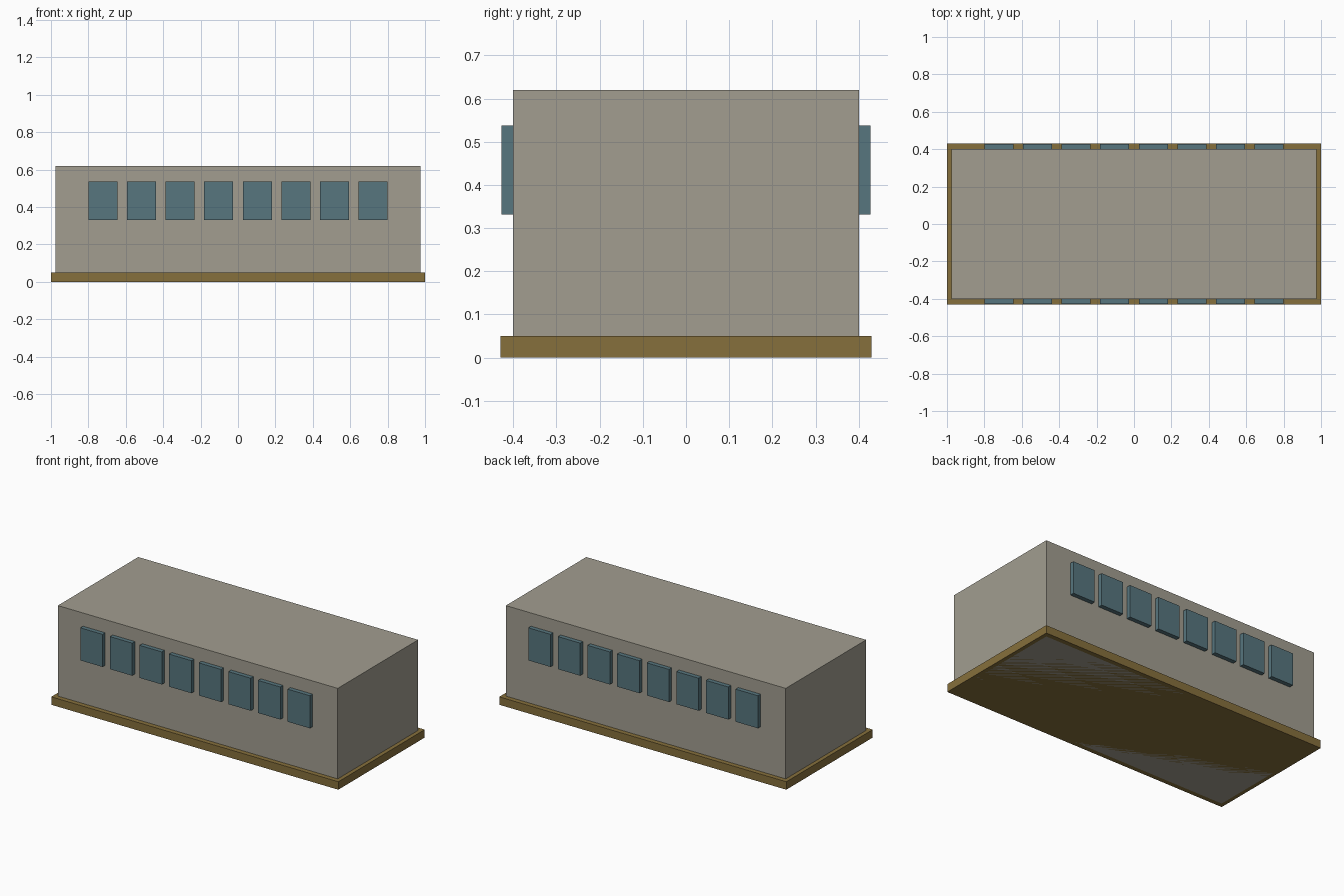
import bpy

if "Cube" in bpy.data.objects:
    bpy.data.objects.remove(bpy.data.objects["Cube"])


def material(name, rgb):
    m = bpy.data.materials.new(name)
    m.diffuse_color = (*rgb, 1.0)
    m.use_nodes = True
    m.node_tree.nodes["Principled BSDF"].inputs["Base Color"].default_value = m.diffuse_color
    return m


def box(name, lo, hi, mat):
    """Axis-aligned box between two corners."""
    centre = [(a + b) / 2 for a, b in zip(lo, hi)]
    bpy.ops.mesh.primitive_cube_add(size=1, location=centre)
    ob = bpy.context.object
    ob.name = name
    ob.scale = [b - a for a, b in zip(lo, hi)]
    bpy.ops.object.transform_apply(location=False, rotation=False, scale=True)
    ob.data.materials.append(mat)
    return ob


wall = material("wall_stone", (0.36, 0.34, 0.28))
trim = material("base_brown", (0.24, 0.16, 0.045))
glass = material("window_blue", (0.095, 0.18, 0.21))

# Main block and the plinth around its foot
box("body", (-0.975, -0.40, 0.0), (0.975, 0.40, 0.62), wall)
box("base_plinth", (-1.0, -0.43, 0.0), (1.0, 0.43, 0.05), trim)

# Row of eight raised windows on each long side
COUNT, PITCH, WIDTH = 8, 0.2064, 0.155
for side, y0, y1 in (("front", -0.427, -0.39), ("back", 0.39, 0.427)):
    for i in range(COUNT):
        x = (i - (COUNT - 1) / 2) * PITCH
        box(f"window_{side}_{i + 1}",
            (x - WIDTH / 2, y0, 0.332), (x + WIDTH / 2, y1, 0.537), glass)
